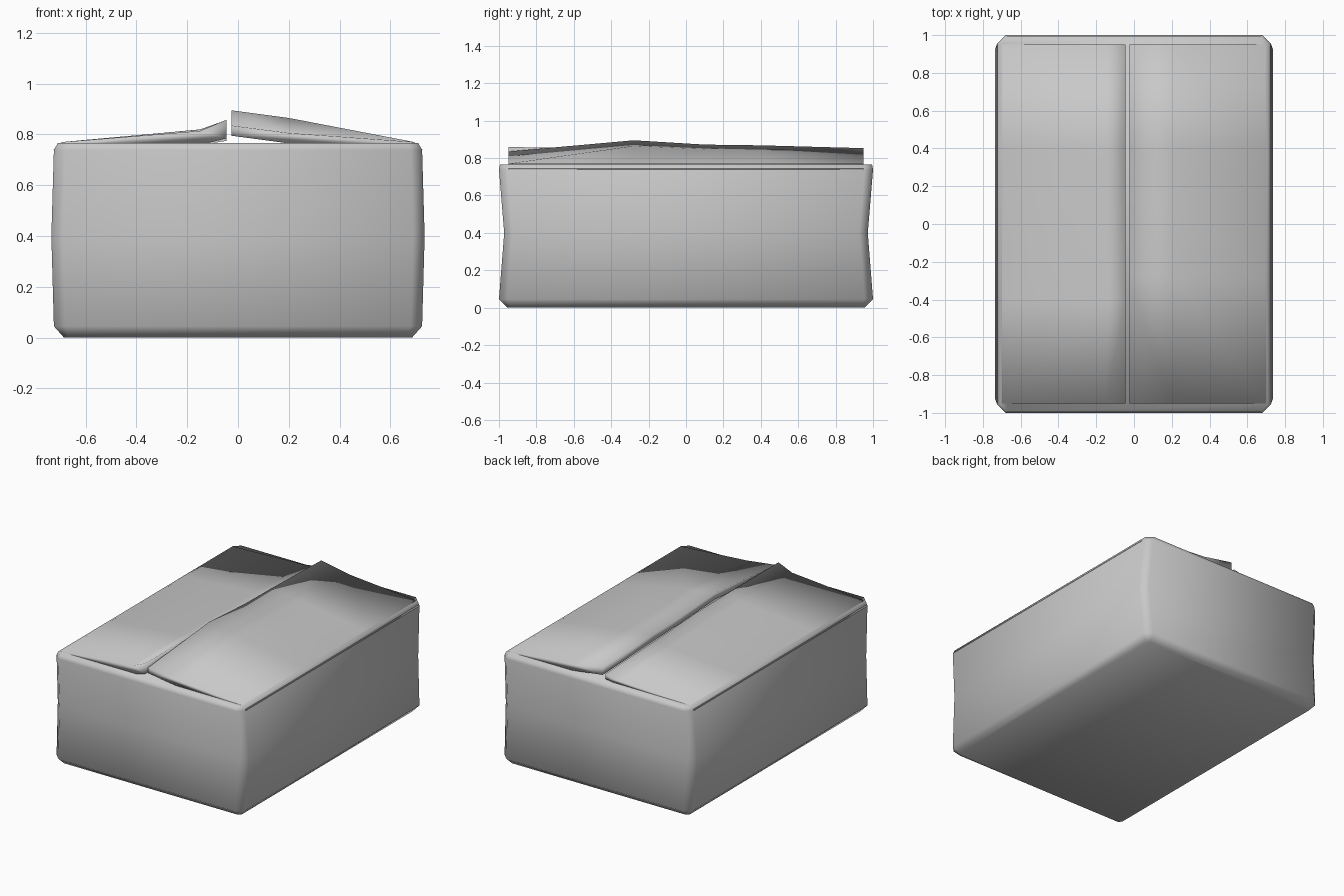
import bpy
import bmesh

cube = bpy.data.objects.get("Cube")
if cube:
    bpy.data.objects.remove(cube, do_unlink=True)

# Single grey card material
card = bpy.data.materials.new("grey_card")
card.use_nodes = True
card.diffuse_color = (0.58, 0.58, 0.58, 1)
card.node_tree.nodes["Principled BSDF"].inputs["Base Color"].default_value = card.diffuse_color


def finish(bm, name):
    """Turn a bmesh into a smooth shaded grey object."""
    bmesh.ops.recalc_face_normals(bm, faces=bm.faces)
    for face in bm.faces:
        face.smooth = True
    mesh = bpy.data.meshes.new(name)
    bm.to_mesh(mesh)
    bm.free()
    mesh.materials.append(card)
    obj = bpy.data.objects.new(name, mesh)
    bpy.context.collection.objects.link(obj)
    return obj


def bridge(bm, a, b):
    """Join two closed rings of vertices with quads."""
    for i in range(len(a)):
        j = (i + 1) % len(a)
        bm.faces.new((a[i], a[j], b[j], b[i]))


def octagon(bm, hx, hy, cut, z):
    """Rectangle with cut corners."""
    corners = [(hx, hy - cut), (hx - cut, hy), (cut - hx, hy), (-hx, hy - cut),
               (-hx, cut - hy), (cut - hx, -hy), (hx - cut, -hy), (hx, cut - hy)]
    return [bm.verts.new((x, y, z)) for x, y in corners]


# Box body: stacked rings, long sides bulge and short ends are pinched
def make_body():
    bm = bmesh.new()
    sections = [(0.685, 0.955, 0.02, 0.0), (0.725, 1.0, 0.045, 0.045),
                (0.735, 0.972, 0.045, 0.40), (0.725, 1.0, 0.045, 0.738),
                (0.71, 0.995, 0.04, 0.766)]
    rings = [octagon(bm, *s) for s in sections]
    for a, b in zip(rings, rings[1:]):
        bridge(bm, a, b)
    bm.faces.new(rings[0])
    bm.faces.new(rings[-1])
    finish(bm, "box_body")


# Bent lid flap: cross-sections along y, hinged at the outer edge
def make_flap(name, side, inner, knee, stations):
    bm = bmesh.new()
    base = 0.77
    rings = []
    for y, top, under, bend in stations:
        rise = top - base
        profile = [(0.728, 0.738), (0.695, base), (knee, base + rise * bend),
                   (inner, top), (inner, under),
                   (knee, max(0.758, under - 0.03)), (0.69, 0.745)]
        rings.append([bm.verts.new((side * x, y, z)) for x, z in profile])
    for a, b in zip(rings, rings[1:]):
        bridge(bm, a, b)
    bm.faces.new(rings[0])
    bm.faces.new(rings[-1])
    finish(bm, name)


make_body()

# Each station: y, inner top height, inner underside height, bend share
make_flap("left_flap", 1, -0.025, 0.20,
          [(-0.95, 0.835, 0.795, 0.55), (-0.28, 0.895, 0.85, 0.76),
           (0.10, 0.872, 0.83, 0.76), (0.40, 0.868, 0.82, 0.72),
           (0.95, 0.853, 0.797, 0.50)])
make_flap("right_flap", -1, 0.045, 0.15,
          [(-0.95, 0.858, 0.785, 0.50), (-0.40, 0.857, 0.81, 0.57),
           (-0.05, 0.853, 0.81, 0.60), (0.40, 0.83, 0.79, 0.70),
           (0.95, 0.808, 0.775, 0.50)])
